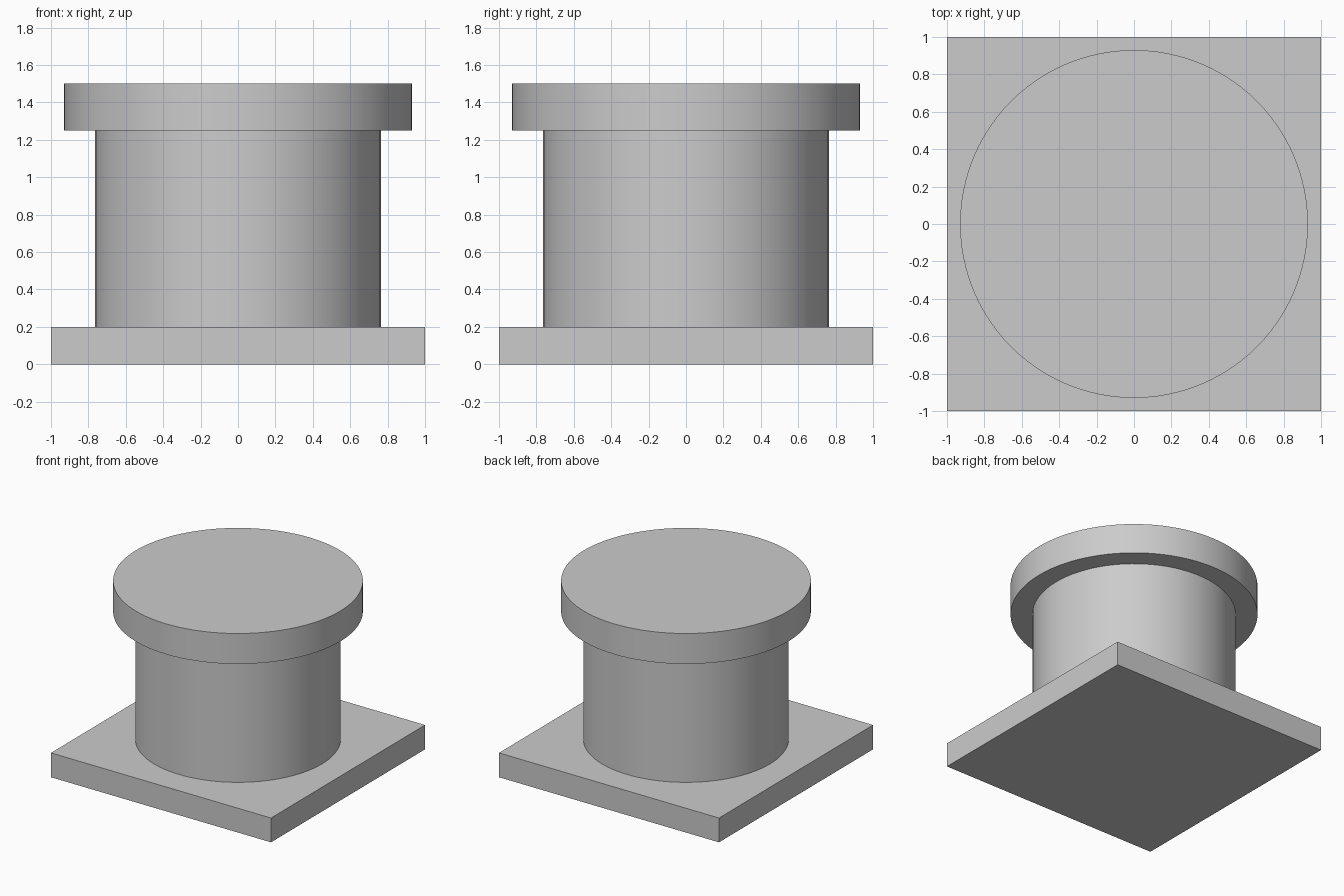
import bpy
import math

default = bpy.data.objects.get("Cube")
if default:
    bpy.data.objects.remove(default, do_unlink=True)

# One plain grey for the whole model
grey = bpy.data.materials.new("plain_grey")
grey.use_nodes = True
colour = (0.6, 0.6, 0.6, 1)
grey.diffuse_color = colour
grey.node_tree.nodes["Principled BSDF"].inputs["Base Color"].default_value = colour

BASE_TOP, COLUMN_TOP, CAP_TOP = 0.2, 1.25, 1.5


def round_part(name, radius, bottom, top):
    bpy.ops.mesh.primitive_cylinder_add(
        vertices=96, radius=radius, depth=top - bottom,
        location=(0, 0, (bottom + top) / 2))
    part = bpy.context.object
    part.name = name
    part.data.materials.append(grey)
    bpy.ops.object.shade_smooth_by_angle(angle=math.radians(30))


# Square base plate
bpy.ops.mesh.primitive_cube_add(size=1, location=(0, 0, BASE_TOP / 2))
base = bpy.context.object
base.name = "base_plate"
base.scale = (2, 2, BASE_TOP)
bpy.ops.object.transform_apply(location=False, rotation=False, scale=True)
base.data.materials.append(grey)

# Round column and wider cap
round_part("column", 0.765, BASE_TOP, COLUMN_TOP)
round_part("cap", 0.93, COLUMN_TOP, CAP_TOP)
